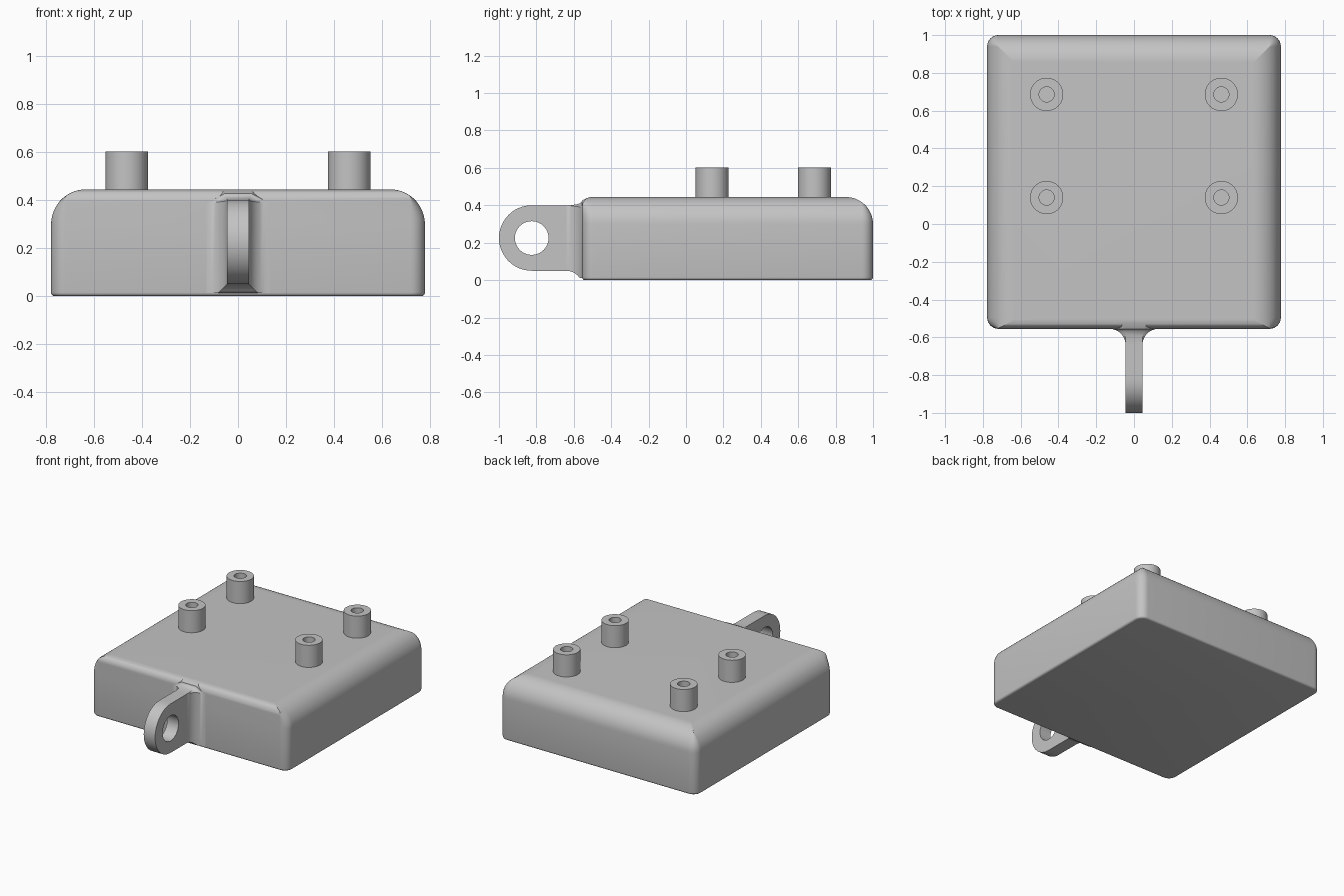
import bpy, bmesh, math
from math import sin, cos, pi

cube = bpy.data.objects.get("Cube")
if cube:
    bpy.data.objects.remove(cube, do_unlink=True)

grey = bpy.data.materials.new("light grey")
GREY = (0.55, 0.55, 0.55, 1)
grey.diffuse_color = GREY
grey.use_nodes = True
grey.node_tree.nodes["Principled BSDF"].inputs["Base Color"].default_value = GREY


def finish(name, bm, angle=30):
    """Turn a bmesh into a smooth-shaded object with crisp edges."""
    bmesh.ops.remove_doubles(bm, verts=bm.verts, dist=1e-5)
    bmesh.ops.recalc_face_normals(bm, faces=bm.faces)
    mesh = bpy.data.meshes.new(name)
    bm.to_mesh(mesh)
    bm.free()
    mesh.materials.append(grey)
    obj = bpy.data.objects.new(name, mesh)
    bpy.context.collection.objects.link(obj)
    bpy.ops.object.select_all(action='DESELECT')
    obj.select_set(True)
    bpy.context.view_layer.objects.active = obj
    bpy.ops.object.shade_smooth_by_angle(angle=math.radians(angle))
    return obj


def bridge(bm, rings, cap_start=False, cap_end=False):
    """Skin a list of closed point rings."""
    loops = [[bm.verts.new(p) for p in ring] for ring in rings]
    for a, b in zip(loops, loops[1:]):
        n = len(a)
        for i in range(n):
            j = (i + 1) % n
            bm.faces.new((a[i], a[j], b[j], b[i]))
    if cap_start:
        bm.faces.new(loops[0])
    if cap_end:
        bm.faces.new(loops[-1])


# Body: rounded-rectangle sections, wide fillet on sides and back, small at front
HALF, FRONT, BACK, TOP = 0.7775, -0.555, 1.0, 0.444
SIDE_R, FRONT_R, CORNER_R, BOTTOM_R = 0.145, 0.05, 0.06, 0.015


def inset(z, radius):
    if z < BOTTOM_R:
        h, radius = BOTTOM_R - z, BOTTOM_R
    else:
        h = max(0, z - (TOP - radius))
    return radius - math.sqrt(max(0, radius * radius - h * h))


def body_section(z):
    side, front = inset(z, SIDE_R), inset(z, FRONT_R)
    x = HALF - side
    rx = max(CORNER_R - side, 0.001)
    ring = []
    corners = [(1, 1), (-1, 1), (-1, -1), (1, -1)]
    for k, (sx, sy) in enumerate(corners):
        y = BACK - side if sy > 0 else FRONT + front
        ry = max(CORNER_R - (side if sy > 0 else front), 0.001)
        for i in range(9):
            a = pi / 2 * (k + i / 8)
            ring.append((sx * (x - rx) + rx * cos(a), y - sy * ry + ry * sin(a), z))
    return ring


levels = {BOTTOM_R * (1 - cos(pi / 2 * i / 4)) for i in range(5)}
for radius in (SIDE_R, FRONT_R):
    levels |= {TOP - radius + radius * sin(pi / 2 * i / 12) for i in range(13)}
bm = bmesh.new()
bridge(bm, [body_section(z) for z in sorted(levels)], True, True)
finish("body", bm)

# Four hollow mounting posts
N = 48
post_profile = [(0.088, 0.43), (0.088, 0.602), (0.04, 0.602), (0.04, 0.43)]
for side, x in (("left", 0.4625), ("right", -0.4625)):
    for end, y in (("front", 0.14), ("back", 0.686)):
        bm = bmesh.new()
        bridge(bm, [[(x + r * cos(2 * pi * i / N), y + r * sin(2 * pi * i / N), z)
                     for i in range(N)] for r, z in post_profile])
        finish(f"{end}_{side}_post", bm)

# Lug: plate with a round nose and a round eye
LUG_Y, LUG_Z, LUG_R, EYE_R, LUG_W = -0.825, 0.225, 0.175, 0.09, 0.045
ROOT = -0.64


def lug_ring(x, eye):
    ring = []
    for i in range(N):
        c, s = cos(2 * pi * i / N), sin(2 * pi * i / N)
        if eye:
            y, z = EYE_R * c, EYE_R * s
        elif c <= 1e-6:
            y, z = LUG_R * c, LUG_R * s
        else:
            m = max(abs(c), abs(s))
            y, z = (ROOT - LUG_Y) * c / m, LUG_R * s / m
        ring.append((x, LUG_Y + y, LUG_Z + z))
    return ring


bm = bmesh.new()
bridge(bm, [lug_ring(-LUG_W, True), lug_ring(-LUG_W, False),
            lug_ring(LUG_W, False), lug_ring(LUG_W, True), lug_ring(-LUG_W, True)])
finish("lug", bm)

# Flared fillet joining the lug to the body
FILLET = FRONT - ROOT


def fillet_section(y, wide, bottom, shoulder, narrow, top):
    half = [(wide, bottom), (wide, shoulder), (narrow, top)]
    return [(x, y, z) for x, z in half] + [(-x, y, z) for x, z in reversed(half)]


sections = []
for i in range(11):
    t = i / 10
    flare = FILLET * (1 - cos(pi / 2 * t))
    sections.append(fillet_section(
        ROOT + FILLET * sin(pi / 2 * t), LUG_W + flare, max(0.05 - flare, 0.012),
        0.399 - 0.012 * t, LUG_W + 0.012 * t * t, 0.40 + 0.026 * t * t))
sections.append(fillet_section(-0.53, 0.13, 0.02, 0.39, 0.061, 0.438))
sections.append(fillet_section(-0.49, 0.13, 0.02, 0.39, 0.065, 0.4435))
bm = bmesh.new()
bridge(bm, sections, cap_end=True)
finish("lug_fillet", bm)
